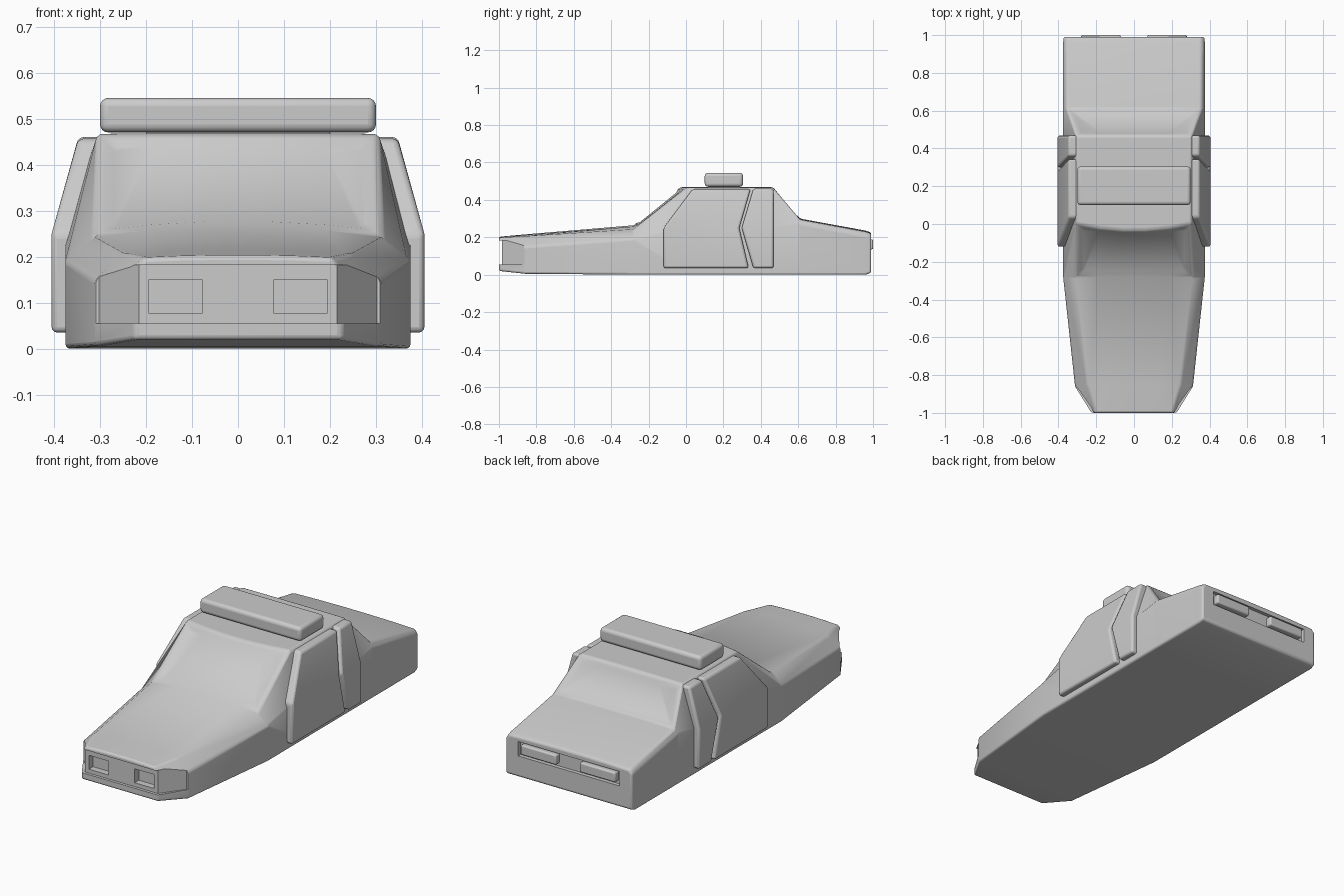
import bpy, bmesh
from math import radians

if "Cube" in bpy.data.objects:
    bpy.data.objects.remove(bpy.data.objects["Cube"])


def make_object(name, bm):
    bmesh.ops.recalc_face_normals(bm, faces=bm.faces)
    mesh = bpy.data.meshes.new(name)
    bm.to_mesh(mesh)
    bm.free()
    ob = bpy.data.objects.new(name, mesh)
    bpy.context.collection.objects.link(ob)
    return ob


def bevel(ob, width, segments=3, angle=35):
    m = ob.modifiers.new("Bevel", 'BEVEL')
    m.width, m.segments = width, segments
    m.limit_method, m.angle_limit = 'ANGLE', radians(angle)


def mirror(ob):
    ob.modifiers.new("Mirror", 'MIRROR')


def smooth(ob, angle=35):
    bpy.ops.object.select_all(action='DESELECT')
    ob.select_set(True)
    bpy.context.view_layer.objects.active = ob
    bpy.ops.object.shade_smooth_by_angle(angle=radians(angle))


def box(name, lo, hi):
    bm = bmesh.new()
    bmesh.ops.create_cube(bm, size=1)
    for v in bm.verts:
        v.co = [lo[i] if v.co[i] < 0 else hi[i] for i in range(3)]
    return make_object(name, bm)


def prism(name, outline, z0, z1):
    bm = bmesh.new()
    face = bm.faces.new([bm.verts.new((x, y, z0)) for x, y in outline])
    top = bmesh.ops.extrude_face_region(bm, geom=[face])["geom"]
    bmesh.ops.translate(bm, vec=(0, 0, z1 - z0),
                        verts=[g for g in top if isinstance(g, bmesh.types.BMVert)])
    return make_object(name, bm)


def cut(ob, cutter):
    m = ob.modifiers.new("Cut", 'BOOLEAN')
    m.operation, m.solver, m.object = 'DIFFERENCE', 'EXACT', cutter
    cutter.hide_render = True
    cutter.hide_set(True)


# Body: cross-sections lofted along y
# y, y shift at centre, floor z, shoulder x, z, top edge x, z, centre z
sections = [
    (-1.00, 0.00, 0.020, 0.225, 0.165, 0.205, 0.198, 0.203),
    (-0.86, 0.00, 0.005, 0.312, 0.150, 0.245, 0.206, 0.216),
    (-0.28, 0.00, 0.000, 0.375, 0.190, 0.312, 0.243, 0.265),
    (0.005, -0.035, 0.000, 0.375, 0.250, 0.305, 0.467, 0.468),
    (0.465, 0.00, 0.000, 0.375, 0.250, 0.305, 0.467, 0.468),
    (0.610, 0.00, 0.000, 0.375, 0.270, 0.355, 0.295, 0.300),
    (0.960, 0.00, 0.000, 0.375, 0.208, 0.358, 0.230, 0.236),
    (0.990, 0.00, 0.010, 0.373, 0.200, 0.356, 0.220, 0.226),
]
bm = bmesh.new()
rings = []
for y, dy, zb, xs, zs, xt, zt, zc in sections:
    ring = [(-xs, y, zb), (-xs, y, zs)]
    for t in (-1, -0.6, -0.2, 0.2, 0.6, 1):
        k = 1 - t * t
        ring.append((t * xt, y + dy * k, zt + (zc - zt) * k))
    ring += [(xs, y, zs), (xs, y, zb)]
    rings.append([bm.verts.new(p) for p in ring])
n = len(rings[0])
strips = []
for a, b in zip(rings, rings[1:]):
    strips.append([bm.faces.new((a[i], a[(i + 1) % n], b[(i + 1) % n], b[i]))
                   for i in range(n)])
bm.faces.new(rings[0])
bm.faces.new(rings[-1])
bmesh.ops.recalc_face_normals(bm, faces=bm.faces)
# Sunken windscreen and rear window
for strip in (strips[2], strips[4]):
    glass = strip[2:7]
    bmesh.ops.inset_region(bm, faces=glass, thickness=0.02, use_even_offset=True)
    bmesh.ops.inset_region(bm, faces=glass, thickness=0.016, depth=-0.008,
                           use_even_offset=True)
body = make_object("body", bm)
bevel(body, 0.01)

# Nose recess wrapping around the front corners
nose = [(-0.36, -0.865), (-0.302, -0.865), (-0.215, -0.985), (0.215, -0.985),
        (0.302, -0.865), (0.36, -0.865), (0.36, -1.1), (-0.36, -1.1)]
cut(body, prism("nose_recess_cutter", nose, 0.055, 0.182))

# Headlight sockets and rear light recess
for s in (-1, 1):
    xa, xb = sorted((0.078 * s, 0.193 * s))
    cut(body, box("headlight_cutter", (xa, -1.1, 0.076), (xb, -0.95, 0.150)))
cut(body, box("rear_recess_cutter", (-0.30, 0.97, 0.12), (0.30, 1.1, 0.197)))
smooth(body)


# Side panels: rows of (z, outer x, inner x, y start, y end)
def side_panel(name, rows):
    bm = bmesh.new()
    loops = [[bm.verts.new(p) for p in ((xo, y0, z), (xo, y1, z), (xi, y1, z), (xi, y0, z))]
             for z, xo, xi, y0, y1 in rows]
    for a, b in zip(loops, loops[1:]):
        for i in range(4):
            j = (i + 1) % 4
            bm.faces.new((a[i], a[j], b[j], b[i]))
    bm.faces.new(loops[0])
    bm.faces.new(loops[-1])
    ob = make_object(name, bm)
    bevel(ob, 0.012, angle=25)
    mirror(ob)
    smooth(ob)


side_panel("door", [(0.035, 0.405, 0.34, -0.12, 0.335),
                    (0.25, 0.405, 0.34, -0.12, 0.285),
                    (0.457, 0.347, 0.285, 0.035, 0.345)])
side_panel("rear_pillar", [(0.035, 0.405, 0.34, 0.36, 0.468),
                           (0.25, 0.405, 0.34, 0.298, 0.468),
                           (0.460, 0.347, 0.285, 0.36, 0.468)])

# Roof light bar
bar = box("light_bar", (-0.3, 0.10, 0.47), (0.3, 0.305, 0.545))
bevel(bar, 0.018, 4)
smooth(bar)
mount = box("light_bar_mount", (-0.2, 0.15, 0.45), (0.2, 0.255, 0.48))

# Tail lights
tail = box("tail_light", (0.07, 0.95, 0.135), (0.28, 1.0, 0.188))
bevel(tail, 0.008)
mirror(tail)
smooth(tail)
